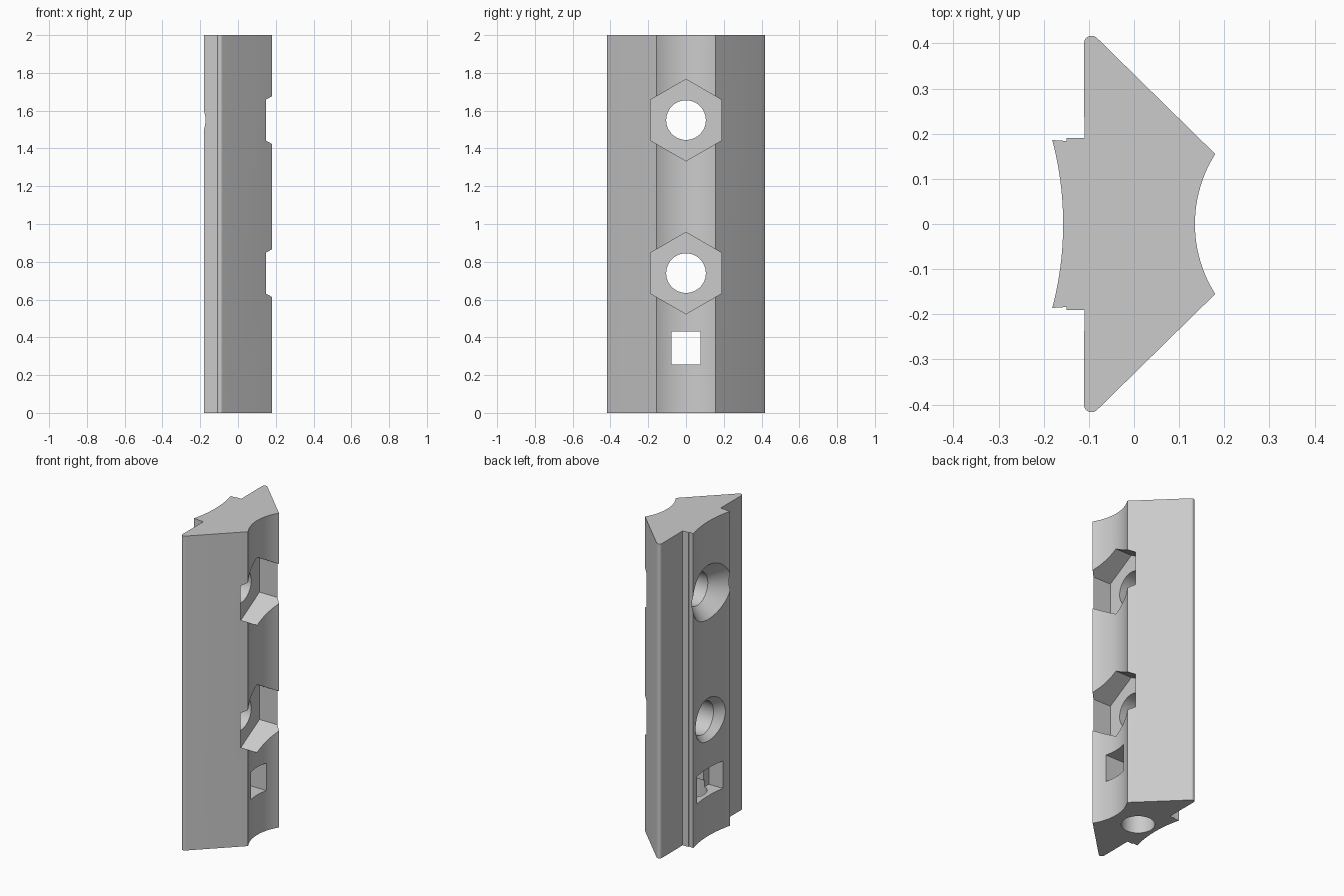
import bpy, bmesh, math
from mathutils import Matrix

if "Cube" in bpy.data.objects:
    bpy.data.objects.remove(bpy.data.objects["Cube"])

grey = bpy.data.materials.new("light grey")
grey.diffuse_color = (0.6, 0.6, 0.6, 1)
grey.use_nodes = True
grey.node_tree.nodes["Principled BSDF"].inputs["Base Color"].default_value = grey.diffuse_color


def arc_through(x_end, x_mid, half, steps):
    """Points of a shallow arc from y=+half to y=-half, bulging to x_mid at y=0."""
    sag = x_end - x_mid
    r = (half ** 2 + sag ** 2) / (2 * abs(sag))
    s = math.copysign(1, sag)
    a = math.asin(half / r)
    return [(x_mid + s * r * (1 - math.cos(t)), r * math.sin(t))
            for t in (a - 2 * a * i / steps for i in range(steps + 1))]


def new_object(name, bm):
    bmesh.ops.recalc_face_normals(bm, faces=bm.faces)
    mesh = bpy.data.meshes.new(name)
    bm.to_mesh(mesh)
    bm.free()
    ob = bpy.data.objects.new(name, mesh)
    bpy.context.collection.objects.link(ob)
    mesh.materials.append(grey)
    return ob


def prism(name, pts, height):
    bm = bmesh.new()
    face = bm.faces.new([bm.verts.new((x, y, 0)) for x, y in pts])
    top = bmesh.ops.extrude_face_region(bm, geom=[face])["geom"]
    bmesh.ops.translate(bm, vec=(0, 0, height),
                        verts=[v for v in top if isinstance(v, bmesh.types.BMVert)])
    return new_object(name, bm)


# Rail profile: grooved right face, two wings with round tips, stepped tongue on the left
tip = [(-0.094 + 0.017 * math.cos(t), 0.4 + 0.017 * math.sin(t))
       for t in (math.radians(180 - 135 * i / 10) for i in range(11))]
upper = [(-0.15, 0.184), (-0.15, 0.19), (-0.11, 0.19)] + tip
lower = [(x, -y) for x, y in reversed(upper)]
groove = arc_through(0.18, 0.135, 0.155, 24)
tongue = arc_through(-0.181, -0.157, 0.186, 24)
rail = prism("rail", upper + groove + lower + tongue[::-1], 2)


def cut(cutter):
    cutter.hide_render = True
    cutter.hide_viewport = True
    m = rail.modifiers.new(cutter.name, "BOOLEAN")
    m.operation, m.solver, m.object = "DIFFERENCE", "EXACT", cutter


def x_cone(name, x0, x1, r0, r1, z, sides=48):
    """Cone or prism along x, with a corner pointing up."""
    bm = bmesh.new()
    rings = [[bm.verts.new((x, r * math.sin(2 * math.pi * i / sides),
                            z + r * math.cos(2 * math.pi * i / sides)))
              for i in range(sides)] for x, r in ((x0, r0), (x1, r1))]
    bm.faces.new(rings[0])
    bm.faces.new(rings[1])
    for i in range(sides):
        j = (i + 1) % sides
        bm.faces.new((rings[0][i], rings[0][j], rings[1][j], rings[1][i]))
    cut(new_object(name, bm))


def box(name, x0, x1, half_y, z0, z1):
    bm = bmesh.new()
    bmesh.ops.create_cube(bm, size=1, matrix=Matrix.Translation(
        ((x0 + x1) / 2, 0, (z0 + z1) / 2)) @ Matrix.Diagonal((x1 - x0, 2 * half_y, z1 - z0, 1)))
    cut(new_object(name, bm))


# Bolt holes: hexagonal nut pocket, through bore, countersink (mouth radius at x = -0.16)
for label, z, mouth, depth in (("upper", 1.55, 0.175, 0.08), ("lower", 0.74, 0.139, 0.04)):
    slope = (mouth - 0.105) / depth
    x_cone(label + "_nut_pocket", 0.02, 0.4, 0.216, 0.216, z, 6)
    x_cone(label + "_bore", -0.4, 0.3, 0.105, 0.105, z)
    x_cone(label + "_countersink", -0.2, -0.16 + depth, mouth + 0.04 * slope, 0.105, z)

# Square window, wider on the left side
box("window", -0.4, 0.4, 0.078, 0.255, 0.43)
box("window_recess", -0.4, -0.07, 0.13, 0.255, 0.43)

# Vertical hole from the bottom end up into the window
bm = bmesh.new()
bmesh.ops.create_cone(bm, cap_ends=True, segments=48, radius1=0.097, radius2=0.097,
                      depth=0.4, matrix=Matrix.Translation((-0.03, 0, 0.1)))
cut(new_object("end_hole", bm))

# Apply the cuts and smooth the curved walls
bpy.context.view_layer.update()
result = bpy.data.meshes.new_from_object(rail.evaluated_get(bpy.context.evaluated_depsgraph_get()))
rail.modifiers.clear()
rail.data = result
for ob in list(bpy.data.objects):
    if ob != rail:
        bpy.data.objects.remove(ob)
bpy.context.view_layer.objects.active = rail
rail.select_set(True)
bpy.ops.object.shade_smooth_by_angle(angle=math.radians(25))
